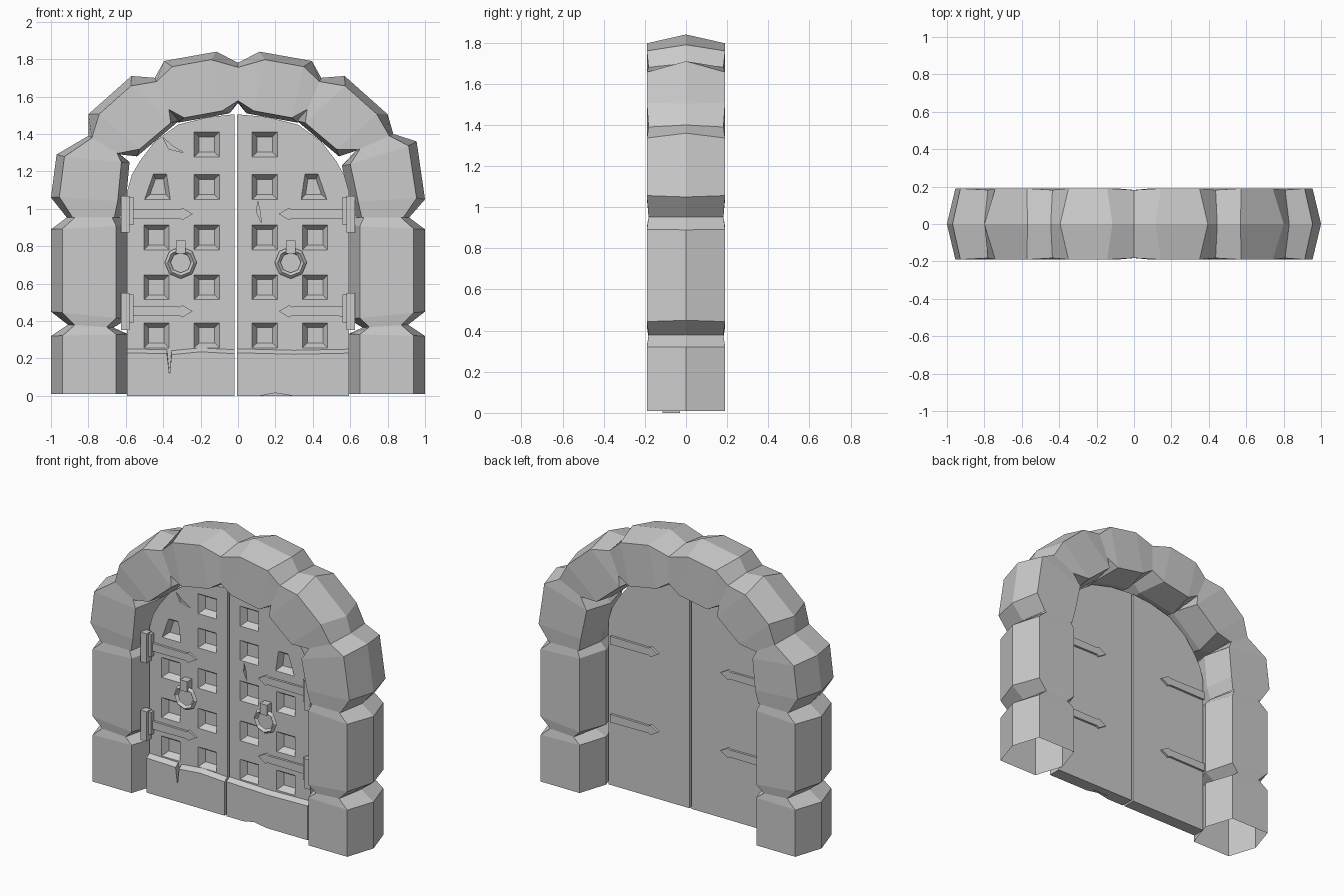
import bpy, bmesh, math
from mathutils import Vector

if "Cube" in bpy.data.objects:
    bpy.data.objects.remove(bpy.data.objects["Cube"])

FRONT, BACK = -0.085, -0.03      # door leaf faces
MID = -0.012                     # the slit between the leaves


def make(name, verts, faces):
    me = bpy.data.meshes.new(name)
    me.from_pydata(verts, [], faces)
    bm = bmesh.new()
    bm.from_mesh(me)
    bmesh.ops.recalc_face_normals(bm, faces=bm.faces)
    bm.to_mesh(me)
    bm.free()
    ob = bpy.data.objects.new(name, me)
    bpy.context.collection.objects.link(ob)
    return ob


def loft_data(rings, base=0, caps=True):
    n = len(rings[0])
    verts = [tuple(p) for r in rings for p in r]
    faces = [[base + i for i in range(n)],
             [base + (len(rings) - 1) * n + i for i in range(n)]] if caps else []
    for k in range(len(rings) - 1):
        for i in range(n):
            j = (i + 1) % n
            faces.append([base + k * n + i, base + k * n + j,
                          base + k * n + n + j, base + k * n + n + i])
    return verts, faces


def prism_rings(outline, y0, y1, outline2=None):
    return [[(x, y0, z) for x, z in outline],
            [(x, y1, z) for x, z in (outline2 or outline)]]


def prism(name, outline, y0, y1, outline2=None):
    return make(name, *loft_data(prism_rings(outline, y0, y1, outline2)))


def scaled(outline, s):
    cx = sum(p[0] for p in outline) / len(outline)
    cz = sum(p[1] for p in outline) / len(outline)
    return [(cx + (x - cx) * s, cz + (z - cz) * s) for x, z in outline]


def box(name, x0, x1, y0, y1, z0, z1):
    return prism(name, [(x0, z0), (x1, z0), (x1, z1), (x0, z1)], y0, y1)


# Stone: four open hexagonal rings, each given by (inner x, inner z, outer x, outer z);
# neighbouring stones share their narrow end rings, so no caps are needed
def stone(name, rings, side, inner, outer, tuck):
    ends = [(Vector((side * a, 0, b)), Vector((side * c, 0, d))) for a, b, c, d in rings]
    out = []
    for k, (pi, po) in enumerate(ends):
        full = k in (1, 2) or (k == 0 and rings[0][1] < 0.1)
        fi, fo = pi.lerp(po, inner), po.lerp(pi, outer)
        if k in (1, 2) and tuck:
            qi, qo = ends[3 - k]
            fi = fi.lerp(qi.lerp(qo, inner), tuck)
            fo = fo.lerp(qo.lerp(qi, outer), tuck)
        y = Vector((0, 0.19 if full else 0.182, 0))
        out.append([pi, fi - y, fo - y, po, fo + y, fi + y])
    make(name, *loft_data(out, caps=False))


j1, j2 = (.665, .365, .91, .38), (.63, .953, .915, .953)
j4 = (.365, 1.52, .445, 1.70)
base_stone = [(.59, .01, 1, .01), (.59, .16, 1, .16), (.59, .33, 1, .32), j1]
jamb_stone = [j1, (.59, .41, 1, .45), (.59, .91, 1, .89), j2]
spring = {1: [j2, (.60, 1.03, 1, 1.05), (.555, 1.23, .955, 1.36), (.63, 1.31, .83, 1.40)],
          -1: [j2, (.60, 1.03, 1, 1.06), (.58, 1.25, .97, 1.29), (.63, 1.29, .80, 1.39)]}
haunch = [(.54, 1.28, .80, 1.505), (.315, 1.47, .57, 1.71), j4]
crown_stone = [j4, (.32, 1.46, .395, 1.79), (.045, 1.51, .115, 1.84), (0, 1.565, 0, 1.78)]

for side, tag in ((-1, "left"), (1, "right")):
    stone("base_stone_" + tag, base_stone, side, 0.15, 0.15, 0)
    stone("jamb_stone_" + tag, jamb_stone, side, 0.15, 0.15, 0)
    stone("spring_stone_" + tag, spring[side], side, 0.11, 0.11, 0.03)
    stone("haunch_stone_" + tag, [spring[side][3]] + haunch, side, 0.06, 0.11, 0.13)
    stone("crown_stone_" + tag, crown_stone, side, 0.06, 0.11, 0.13)

# Recess mouths, as distance from the slit
recesses = [[(u, z), (u + .134, z), (u + .134, z + .132), (u, z + .132)]
            for u in (.088, .357) for z in (.257, .514, .781, 1.05, 1.278)
            if not (u > .3 and z > 1)]
recesses.append([(.35, 1.05), (.487, 1.05), (.44, 1.185), (.37, 1.185)])
cracks = {-1: [(-.40, 1.38), (-.37, 1.32), (-.29, 1.30), (-.35, 1.335)],
          1: [(.105, 1.04), (.10, .98), (.125, .925), (.118, .985)]}
arch = [(.594, 1.09), (.568, 1.18), (.525, 1.255), (.445, 1.36),
        (.32, 1.45), (.16, 1.49)]

for side, tag in ((-1, "left"), (1, "right")):
    at = lambda pts: [(MID + side * u, z) for u, z in pts]
    slit = MID + side * .007
    edge = side * .594

    # Door leaf with tapered square recesses and a crack
    outline = [(slit, 0), (edge, 0)] + [(side * x, z) for x, z in arch] + [(slit, 1.505)]
    leaf = prism("door_leaf_" + tag, outline, FRONT, BACK)
    verts, faces = [], []
    shapes = [prism_rings(scaled(at(r), 1.1), FRONT - .01, FRONT + .04, scaled(at(r), .62))
              for r in recesses]
    shapes.append(prism_rings(cracks[side], FRONT - .01, FRONT + .015))
    for rings in shapes:
        v, f = loft_data(rings, len(verts))
        verts += v
        faces += f
    cutter = make("recess_cutter", verts, faces)
    cutter.hide_render = True
    mod = leaf.modifiers.new("recesses", 'BOOLEAN')
    mod.operation, mod.solver, mod.object = 'DIFFERENCE', 'EXACT', cutter
    bpy.context.view_layer.objects.active = leaf
    bpy.ops.object.modifier_apply(modifier=mod.name)
    bpy.data.objects.remove(cutter)

    # Kick plank with worn edges
    if side < 0:
        low = [(slit, 0), (edge, 0), (edge, .23), (-.38, .225), (-.366, .11), (-.355, .22), (-.2, .235), (slit, .225)]
    else:
        low = [(slit, 0), (.12, 0), (.2, .015), (.29, 0), (edge, 0), (edge, .228), (.3, .222), (slit, .23)]
    high = [(x, z + (.022 if z > .2 else 0)) for x, z in low]
    prism("kick_plank_" + tag, low, -.115, FRONT + .001, high)

    # Strap hinges: pointed strap on both faces, knuckle and plate at the front
    for z, level in ((.452, "lower"), (.972, "upper")):
        strap = at([(.582, z - .027), (.30, z - .024), (.285, z - .033), (.23, z),
                    (.285, z + .033), (.30, z + .024), (.582, z + .027)])
        prism(f"strap_front_{level}_{tag}", strap, FRONT - .015, FRONT + .002)
        prism(f"strap_back_{level}_{tag}", strap, BACK - .002, BACK + .015)
        box(f"hinge_knuckle_{level}_{tag}", side * .58, side * .625, -.135, -.085, z - .1, z + .097)
        box(f"hinge_plate_{level}_{tag}", side * .56, side * .60, -.115, -.075, z - .06, z + .09)

    # Knocker: bracket and octagonal ring
    cx = MID + side * .294
    box("knocker_bracket_" + tag, cx - .026, cx + .026, -.135, FRONT + .002, .76, .83)
    bpy.ops.mesh.primitive_torus_add(major_segments=8, minor_segments=4, major_radius=.07,
                                     minor_radius=.016, location=(cx, -.115, .712),
                                     rotation=(math.pi / 2, 0, 0))
    bpy.context.object.name = "knocker_ring_" + tag
